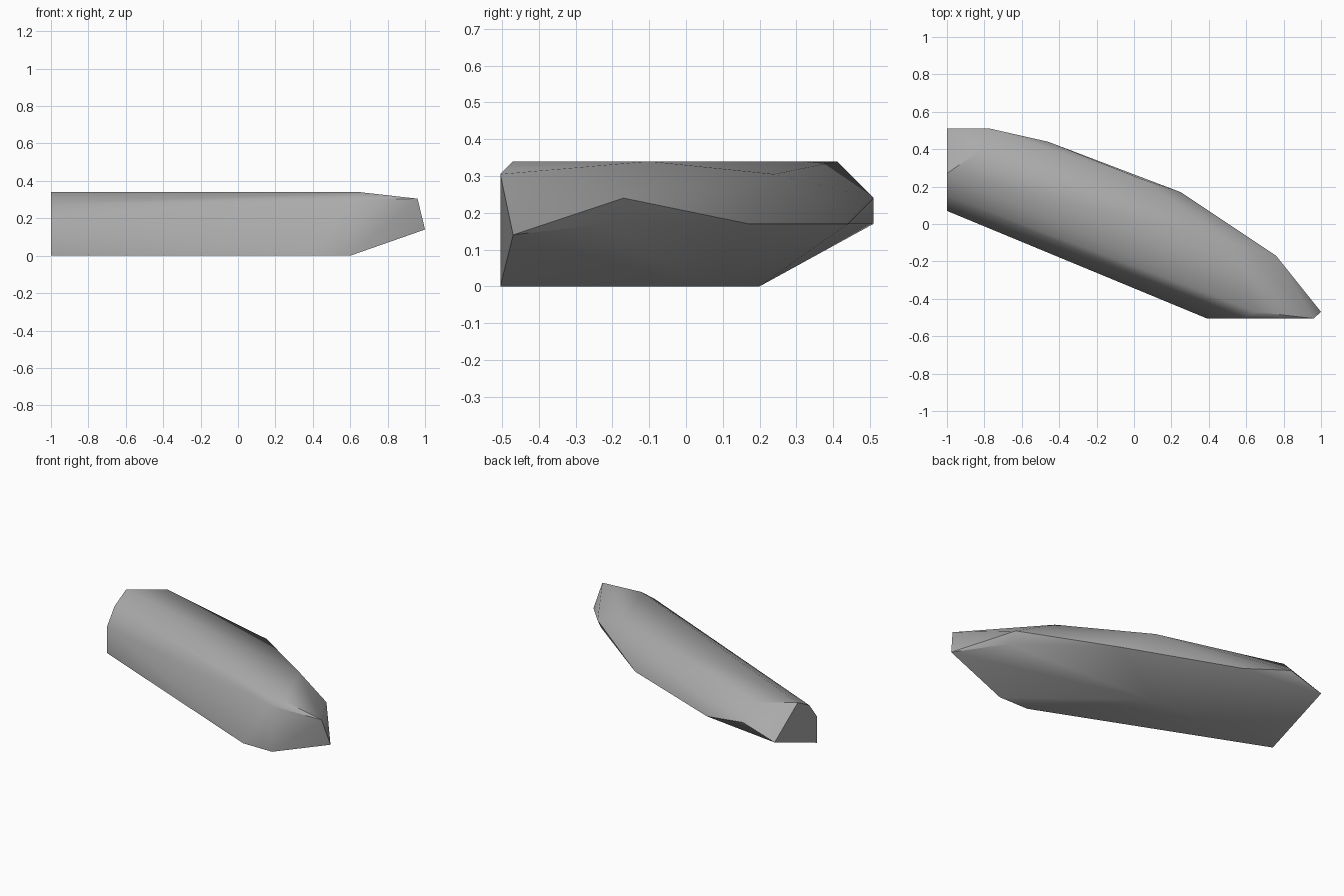
import bpy
import bmesh
from math import radians

cube = bpy.data.objects.get("Cube")
if cube:
    bpy.data.objects.remove(cube, do_unlink=True)

# Grey stone
stone = bpy.data.materials.new("grey_stone")
stone.use_nodes = True
grey = (0.4, 0.4, 0.4, 1)
stone.diffuse_color = grey
stone.node_tree.nodes["Principled BSDF"].inputs["Base Color"].default_value = grey

# Corners of the boulder, grouped by the ridge they belong to
front_foot = [(-1, .07, 0), (.39, -.505, 0)]
front_shoulder = [(-1, .07, .17), (-1, .15, .276), (.58, -.505, .3)]
crest = [(-1, .27, .34), (-.8, .41, .34), (.04, .24, .305),
         (.52, -.1, .34), (.65, -.47, .34), (.96, -.505, .305)]
back_ridge = [(-1, .51, .17), (-.77, .51, .24), (-.46, .44, .17),
              (.25, .17, .17), (.76, -.17, .24), (1, -.47, .14)]
under_ridge = [(.77, -.22, .17)]
back_foot = [(-.71, .2, 0), (-.1, .04, 0), (.6, -.505, 0)]

# Wrap the corners in one faceted skin
bm = bmesh.new()
for co in front_foot + front_shoulder + crest + back_ridge + under_ridge + back_foot:
    bm.verts.new(co)
hull = bmesh.ops.convex_hull(bm, input=bm.verts[:])
unused = [v for v in bm.verts if not v.link_faces]
bmesh.ops.delete(bm, geom=unused, context='VERTS')
bmesh.ops.dissolve_limit(bm, angle_limit=radians(1), verts=bm.verts[:], edges=bm.edges[:])
bmesh.ops.recalc_face_normals(bm, faces=bm.faces[:])

mesh = bpy.data.meshes.new("boulder")
bm.to_mesh(mesh)
bm.free()
mesh.materials.append(stone)
boulder = bpy.data.objects.new("boulder", mesh)
bpy.context.collection.objects.link(boulder)

# Rounded front, crisp back ridges
bpy.ops.object.select_all(action='DESELECT')
boulder.select_set(True)
bpy.context.view_layer.objects.active = boulder
bpy.ops.object.shade_smooth_by_angle(angle=radians(40))
